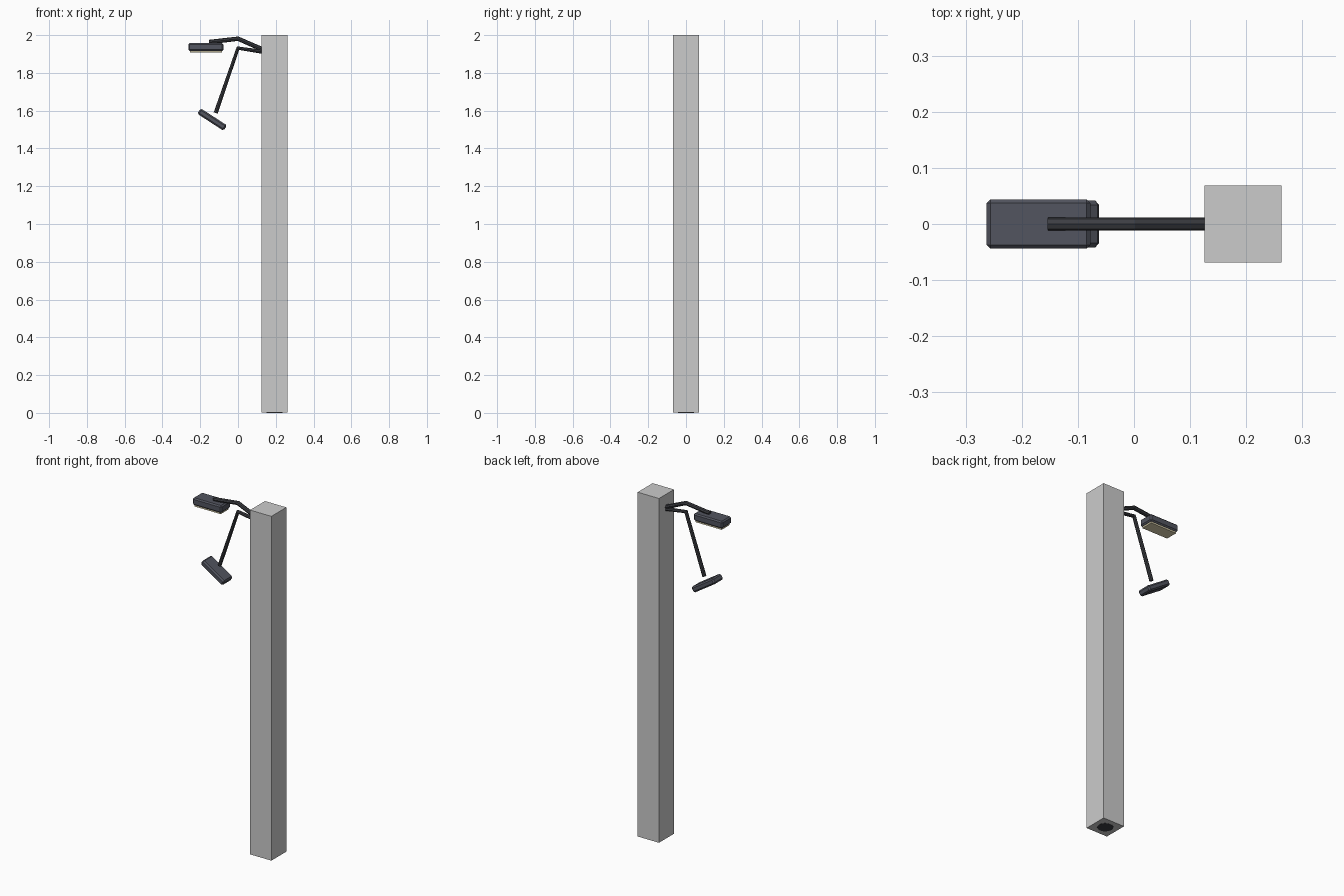
import bpy, math

if "Cube" in bpy.data.objects:
    bpy.data.objects.remove(bpy.data.objects["Cube"])


def material(name, rgb):
    m = bpy.data.materials.new(name)
    m.diffuse_color = (*rgb, 1)
    m.use_nodes = True
    m.node_tree.nodes["Principled BSDF"].inputs["Base Color"].default_value = m.diffuse_color
    return m


dark = material("dark_metal", (0.045, 0.047, 0.055))
slate = material("slate_metal", (0.085, 0.09, 0.115))
glow = material("warm_glass", (0.75, 0.68, 0.45))


def box(name, loc, size, mat=None, bevel=0, tilt=0):
    bpy.ops.mesh.primitive_cube_add(size=1, location=loc, rotation=(0, tilt, 0))
    o = bpy.context.object
    o.name = name
    o.scale = size
    bpy.ops.object.transform_apply(location=False, rotation=False, scale=True)
    if bevel:
        b = o.modifiers.new("bevel", 'BEVEL')
        b.width = bevel
        b.segments = 1
    if mat:
        o.data.materials.append(mat)
    return o


def arm(name, points, radius):
    # Bent octagonal bar swept along a path in the xz plane
    c = bpy.data.curves.new(name, 'CURVE')
    c.dimensions = '3D'
    c.bevel_depth = radius
    c.bevel_resolution = 2
    c.use_fill_caps = True
    s = c.splines.new('POLY')
    s.points.add(len(points) - 1)
    for p, (x, z) in zip(s.points, points):
        p.co = (x, 0, z, 1)
    s.use_smooth = False
    c.materials.append(dark)
    o = bpy.data.objects.new(name, c)
    bpy.context.collection.objects.link(o)
    bpy.ops.object.select_all(action='DESELECT')
    o.select_set(True)
    bpy.context.view_layer.objects.active = o
    bpy.ops.object.convert(target='MESH')


# Square post with a dark round socket under it
box("post", (0.194, 0, 1.0005), (0.137, 0.137, 1.999))
bpy.ops.mesh.primitive_cylinder_add(vertices=16, radius=0.042, depth=0.01,
                                    location=(0.194, 0, 0.005))
socket = bpy.context.object
socket.name = "post_socket"
socket.data.materials.append(dark)

# Bent arms
arm("upper_arm", [(0.135, 1.922), (0.0, 1.981), (-0.153, 1.963)], 0.012)
arm("lower_arm", [(0.135, 1.911), (0.0, 1.931), (-0.118, 1.588)], 0.011)

# Upper lamp with glowing underside
box("lamp_head", (-0.17, 0, 1.937), (0.185, 0.088, 0.042), slate, 0.007)
box("lamp_glass", (-0.17, 0, 1.915), (0.168, 0.072, 0.016), glow)

# Tilted lower head
box("lower_head", (-0.137, 0, 1.553), (0.166, 0.084, 0.034), slate, 0.008,
    math.radians(33))
